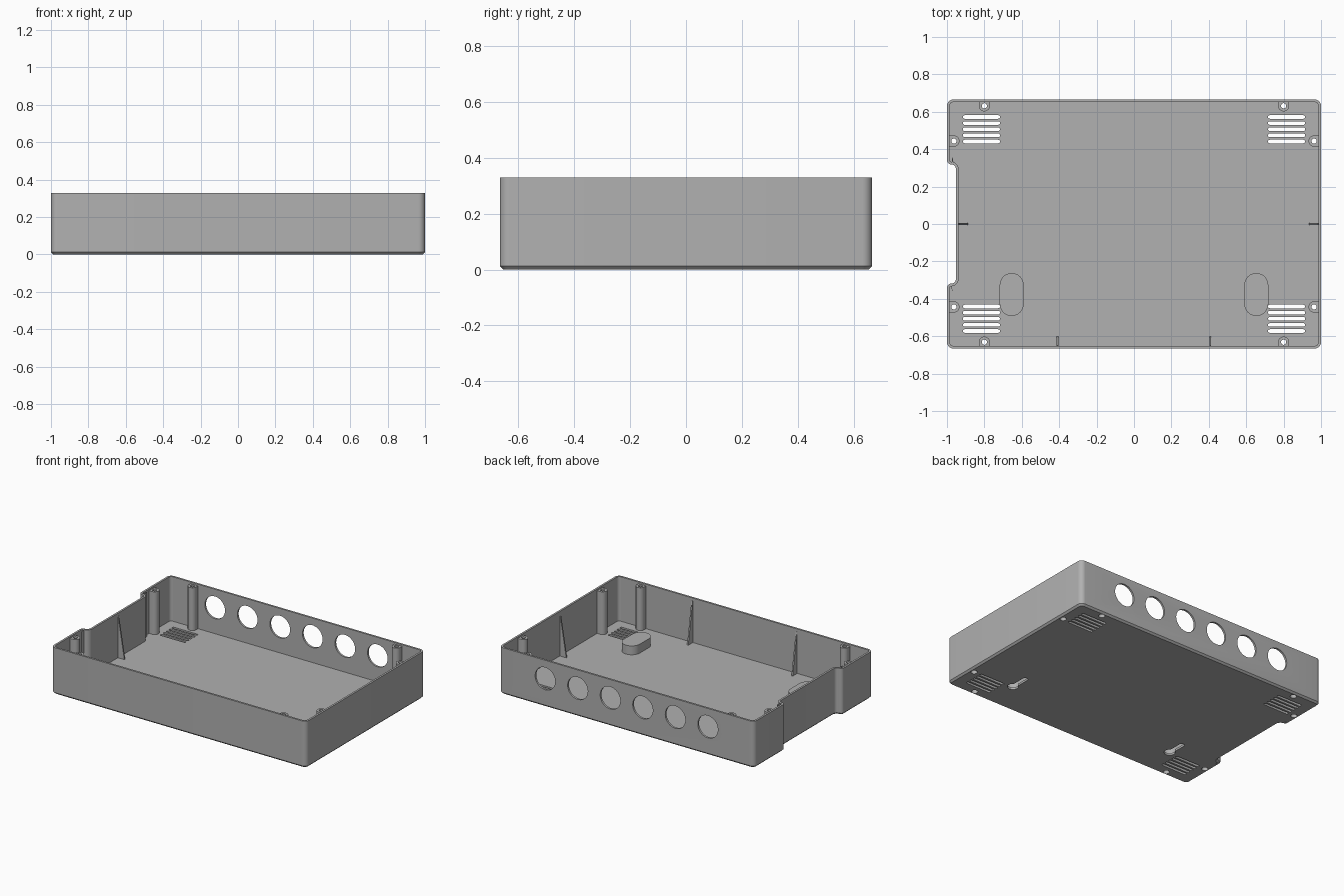
import bpy, bmesh, math
from mathutils import Vector

if "Cube" in bpy.data.objects:
    bpy.data.objects.remove(bpy.data.objects["Cube"])

H, WALL, FLOOR, CH = 0.33, 0.014, 0.015, 0.012
XO, YO = 1.0, 0.666

grey = bpy.data.materials.new("grey_plastic")
grey.diffuse_color = (0.44, 0.44, 0.44, 1)
grey.use_nodes = True
grey.node_tree.nodes["Principled BSDF"].inputs["Base Color"].default_value = grey.diffuse_color


def arc(cx, cy, r, a0, a1, n=8):
    """Points on an arc, angles in degrees."""
    return [(cx + r * math.cos(math.radians(a0 + (a1 - a0) * i / n)),
             cy + r * math.sin(math.radians(a0 + (a1 - a0) * i / n))) for i in range(n + 1)]


def inset(pts, d):
    """Shift a counter-clockwise outline inwards by d."""
    out = []
    for i, p in enumerate(pts):
        p, a, b = Vector(p), Vector(pts[i - 1]), Vector(pts[(i + 1) % len(pts)])
        e1, e2 = (p - a).normalized(), (b - p).normalized()
        n1, n2 = Vector((-e1.y, e1.x)), Vector((-e2.y, e2.x))
        m = (n1 + n2).normalized()
        out.append(tuple(p + m * d / max(m.dot(n1), 0.3)))
    return out


def loft(name, rings):
    """Closed solid through equal rings of (outline, z)."""
    bm = bmesh.new()
    loops = [[bm.verts.new((x, y, z)) for x, y in pts] for pts, z in rings]
    n = len(loops[0])
    bm.faces.new(loops[0][::-1])
    bm.faces.new(loops[-1])
    for a, b in zip(loops, loops[1:]):
        for i in range(n):
            j = (i + 1) % n
            bm.faces.new((a[i], a[j], b[j], b[i]))
    bmesh.ops.recalc_face_normals(bm, faces=bm.faces)
    me = bpy.data.meshes.new(name)
    bm.to_mesh(me)
    bm.free()
    ob = bpy.data.objects.new(name, me)
    bpy.context.collection.objects.link(ob)
    return ob


def prism(name, pts, z0, z1):
    return loft(name, [(pts, z0), (pts, z1)])


def combine(base, parts, op):
    """Apply each part to the base as a boolean, then remove it."""
    for p in parts:
        m = base.modifiers.new("bool", 'BOOLEAN')
        m.object, m.operation, m.solver = p, op, 'EXACT'
    dg = bpy.context.evaluated_depsgraph_get()
    me = bpy.data.meshes.new_from_object(base.evaluated_get(dg))
    base.modifiers.clear()
    base.data = me
    for p in parts:
        bpy.data.objects.remove(p)


def stadium(cx, cy, r, half, vertical):
    """Slot outline with rounded ends."""
    if vertical:
        return arc(cx, cy + half, r, 0, 180, 12) + arc(cx, cy - half, r, 180, 360, 12)
    return arc(cx + half, cy, r, -90, 90, 6) + arc(cx - half, cy, r, 90, 270, 6)


# tray outline with a recess in the left side
R, r, xr = 0.035, 0.024, -0.952
outline = (arc(XO - R, -YO + R, R, -90, 0) + arc(XO - R, YO - R, R, 0, 90)
           + arc(-XO + R, YO - R, R, 90, 180)
           + arc(-XO + r, 0.342, r, 180, 270, 6) + arc(xr - r, 0.294, r, 90, 0, 6)
           + arc(xr - r, -0.294, r, 0, -90, 6) + arc(-XO + r, -0.342, r, 90, 180, 6)
           + arc(-XO + R, -YO + R, R, 180, 270))
inner = inset(outline, WALL)
tray = loft("tray", [(inset(outline, CH), 0), (outline, CH), (outline, H),
                     (inner, H), (inner, FLOOR)])

# screw posts merged into the walls
adds, cuts, counterbores = [], [], []
for sx in (-1, 1):
    for sy in (-1, 1):
        for cx, cy, turn in ((0.8 * sx, 0.632 * sy, 180 if sy > 0 else 0),
                             (0.963 * sx, 0.443 * sy, 90 if sx > 0 else -90)):
            a = math.radians(turn)
            reach = (YO - 0.632 if abs(cy) > 0.5 else XO - 0.963) - 0.006
            shape = arc(0, 0, 0.03, 0, 180, 12) + [(-0.03, -reach), (0.03, -reach)]
            pts = [(cx + x * math.cos(a) - y * math.sin(a),
                    cy + x * math.sin(a) + y * math.cos(a)) for x, y in shape]
            adds.append(prism("post", pts, 0.008, H - 0.012))
            cuts.append(prism("screw_hole", arc(cx, cy, 0.014, 0, 345, 23), -0.1, 0.5))
            counterbores.append(prism("counterbore", arc(cx, cy, 0.021, 0, 345, 23), -0.1, 0.03))
        # vent slots
        for k in range(5):
            cuts.append(prism("vent", stadium(0.816 * sx, sy * (0.441 + 0.0328 * k),
                                              0.0095, 0.09, False), -0.1, 0.1))

# hollow keyhole covers on the floor
for sx in (-1, 1):
    cx, cy = 0.654 * sx, -0.377
    adds.append(prism("keyhole_cover", stadium(cx, cy, 0.064, 0.051, True), 0.008, 0.078))
    counterbores += [
        prism("cavity", stadium(cx, cy, 0.052, 0.051, True), FLOOR, 0.066),
        prism("key_slot", stadium(cx, -0.355, 0.018, 0.05, True), -0.1, 0.03),
        prism("key_hole", arc(cx, -0.425, 0.036, 0, 345, 23), -0.1, 0.032)]

# tapered ribs: side walls at the middle, and the front wall
def rib(px, py, dx, dy):
    w, t = 0.052, 0.005
    base = lambda d: [(px + dx * u * d + dy * v, py + dy * u * d + dx * v)
                      for u, v in ((-0.007, -t), (1, -t), (1, t), (-0.007, t))]
    ring = lambda d: [(px + dx * q - dy * v, py + dy * q + dx * v)
                      for q, v in ((-0.007, -t), (d, -t), (d, t), (-0.007, t))]
    return loft("rib", [(ring(w), 0.008), (ring(0.002), H - 0.02)])

adds += [rib(xr + WALL, 0, 1, 0), rib(XO - WALL, 0, -1, 0),
         rib(-0.41, -YO + WALL, 0, 1), rib(0.408, -YO + WALL, 0, 1)]

# round ports through the back wall
for k in range(6):
    port = prism("port", arc(0, 0, 0.079, 0, 352.5, 47), -0.05, 0.05)
    port.rotation_euler.x = math.radians(90)
    port.location = (-0.6375 + 0.255 * k, YO, 0.2)
    cuts.append(port)

bpy.context.view_layer.update()
combine(tray, adds, 'UNION')
combine(tray, cuts, 'DIFFERENCE')
combine(tray, counterbores, 'DIFFERENCE')

# finish
tray.data.materials.clear()
tray.data.materials.append(grey)
for p in tray.data.polygons:
    p.material_index = 0
bpy.context.view_layer.objects.active = tray
tray.select_set(True)
bpy.ops.object.shade_smooth_by_angle(angle=math.radians(30))
